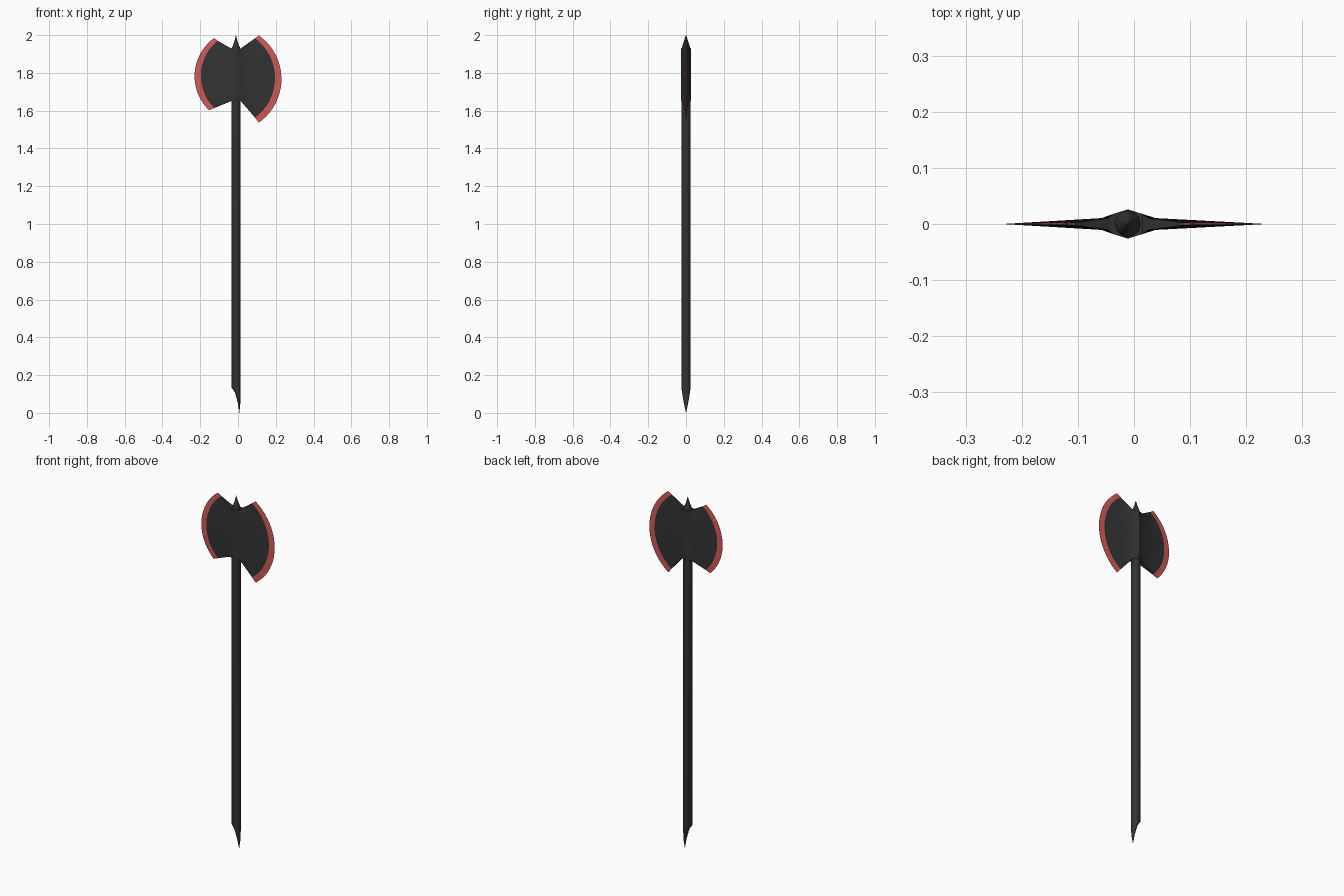
import bpy, bmesh, math
from mathutils import Vector

if "Cube" in bpy.data.objects:
    bpy.data.objects.remove(bpy.data.objects["Cube"])

CX = -0.011  # shaft axis


def material(name, rgb):
    m = bpy.data.materials.new(name)
    m.diffuse_color = (*rgb, 1)
    m.use_nodes = True
    m.node_tree.nodes["Principled BSDF"].inputs["Base Color"].default_value = m.diffuse_color
    return m


dark = material("dark iron", (0.033, 0.033, 0.033))
red = material("red edge", (0.62, 0.105, 0.105))


def finish(name, bm, mats, angle):
    bmesh.ops.remove_doubles(bm, verts=bm.verts, dist=0.00001)
    bmesh.ops.recalc_face_normals(bm, faces=bm.faces)
    me = bpy.data.meshes.new(name)
    bm.to_mesh(me)
    bm.free()
    ob = bpy.data.objects.new(name, me)
    bpy.context.collection.objects.link(ob)
    for m in mats:
        me.materials.append(m)
    bpy.ops.object.select_all(action='DESELECT')
    ob.select_set(True)
    bpy.context.view_layer.objects.active = ob
    bpy.ops.object.shade_smooth_by_angle(angle=math.radians(angle))
    return ob


def loft(name, sections, n, angle):
    """Elliptical sections (z, centre x, rx, ry) skinned bottom to top."""
    bm = bmesh.new()
    rings = []
    for z, cx, rx, ry in sections:
        rings.append([bm.verts.new((cx + rx * math.cos(2 * math.pi * i / n),
                                    ry * math.sin(2 * math.pi * i / n), z)) for i in range(n)])
    for a, b in zip(rings, rings[1:]):
        for i in range(n):
            j = (i + 1) % n
            bm.faces.new((a[i], a[j], b[j], b[i]))
    bm.faces.new(rings[0][::-1])
    bm.faces.new(rings[-1])
    return finish(name, bm, [dark], angle)


# shaft with an offset claw point at the foot
loft("shaft", [(0.0, 0.007, 0.0004, 0.0004), (0.05, 0.006, 0.0062, 0.011),
               (0.11, -0.002, 0.0145, 0.021), (0.135, CX, 0.024, 0.024),
               (1.66, CX, 0.024, 0.024)], 12, 40)

# top spike
loft("top_spike", [(1.90, CX, 0.025, 0.025), (1.925, CX, 0.025, 0.025),
                   (1.95, CX, 0.014, 0.017), (1.975, CX, 0.006, 0.009),
                   (2.0, CX, 0.0004, 0.0004)], 12, 40)


def arc(p, q, r, n):
    """n+1 points on the circle from p through q to r."""
    (ax, ay), (bx, by), (cx, cy) = p, q, r
    d = 2 * (ax * (by - cy) + bx * (cy - ay) + cx * (ay - by))
    a2, b2, c2 = ax * ax + ay * ay, bx * bx + by * by, cx * cx + cy * cy
    ux = (a2 * (by - cy) + b2 * (cy - ay) + c2 * (ay - by)) / d
    uy = (a2 * (cx - bx) + b2 * (ax - cx) + c2 * (bx - ax)) / d
    rad = math.hypot(ax - ux, ay - uy)
    flip = 1 if bx > ux else -1
    t0 = math.atan2(ay - uy, (ax - ux) * flip)
    t1 = math.atan2(cy - uy, (cx - ux) * flip)
    return [Vector((ux + flip * rad * math.cos(t0 + (t1 - t0) * i / n), 0,
                    uy + rad * math.sin(t0 + (t1 - t0) * i / n))) for i in range(n + 1)]


def blade(name, side, inner, outer, n=20):
    """Half of the head: diamond hub, thinning cheek, red cutting edge."""
    bm = bmesh.new()
    line = lambda x, z0, z1: [Vector((x, 0, z0 + (z1 - z0) * i / n)) for i in range(n + 1)]
    hub = line(CX + side * 0.026, 1.93, 1.65)
    a_in, a_out = arc(*inner, n), arc(*outer, n)
    cols = [(line(CX, 1.93, 1.65), 0.026), (hub, 0.018),
            ([h.lerp(a, 0.13) for h, a in zip(hub, a_in)], 0.0105),
            (a_in, 0.0022), (a_out, 0.0003)]
    grid = {}
    for s in (-1, 1):
        for c, (pts, y) in enumerate(cols):
            for i, p in enumerate(pts):
                grid[s, c, i] = bm.verts.new((p.x, s * y, p.z))

    def quad(c, *keys):
        f = bm.faces.new([grid[k] for k in keys])
        f.material_index = 1 if c == len(cols) - 2 else 0

    last = len(cols) - 1
    for c in range(last):
        for s in (-1, 1):
            for i in range(n):
                quad(c, (s, c, i), (s, c + 1, i), (s, c + 1, i + 1), (s, c, i + 1))
        for i in (0, n):  # top and bottom rims
            quad(c, (-1, c, i), (-1, c + 1, i), (1, c + 1, i), (1, c, i))
    for i in range(n):  # cutting edge
        quad(last - 1, (-1, last, i), (1, last, i), (1, last, i + 1), (-1, last, i + 1))
    return finish(name, bm, [dark, red], 30)


blade("right_blade", 1,
      ((0.09, 1.983), (0.196, 1.777), (0.09, 1.563)),
      ((0.111, 1.998), (0.23, 1.777), (0.111, 1.537)))
blade("left_blade", -1,
      ((-0.107, 1.97), (-0.197, 1.777), (-0.125, 1.614)),
      ((-0.127, 1.984), (-0.23, 1.777), (-0.153, 1.602)))
